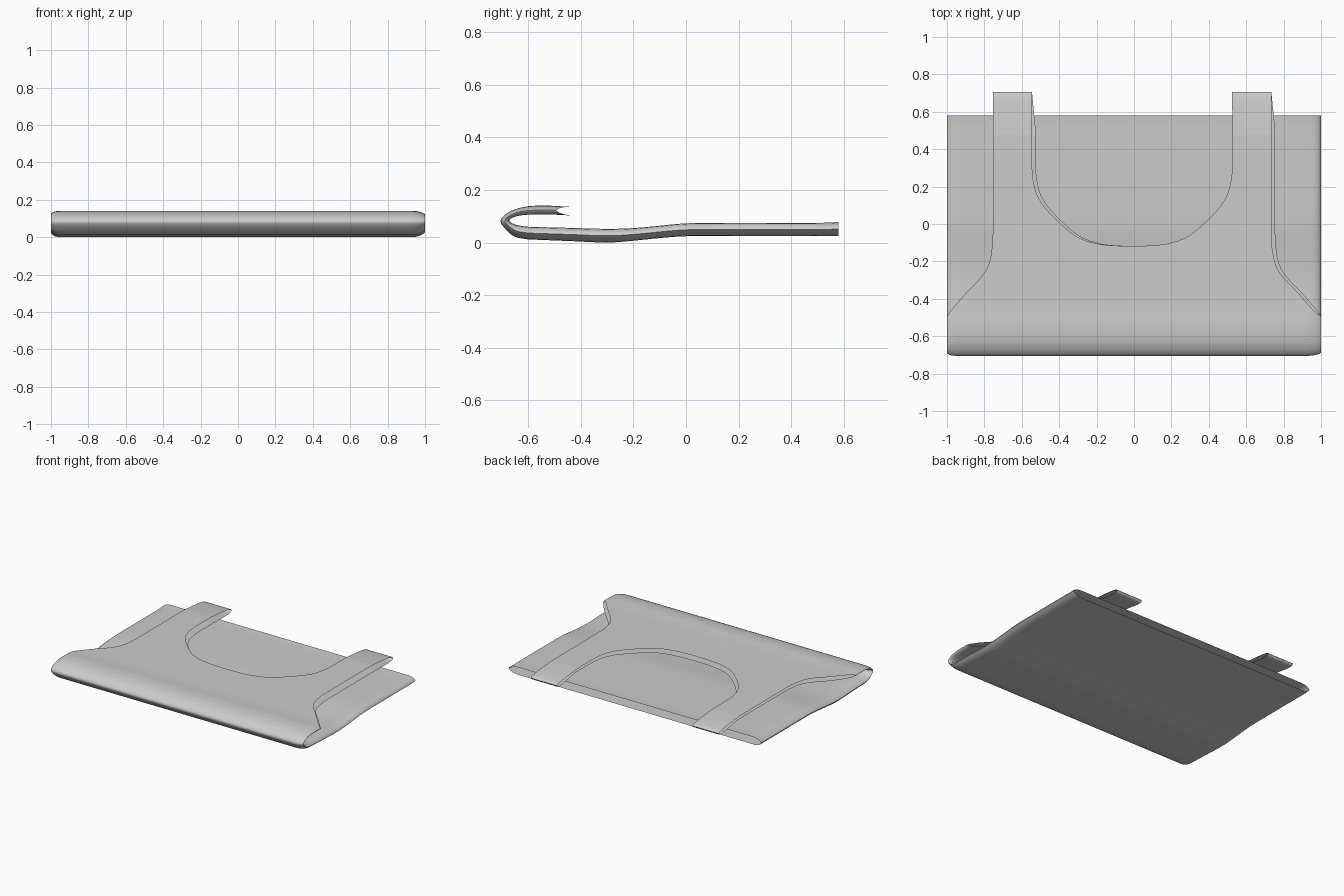
import bpy, bmesh, math

if "Cube" in bpy.data.objects:
    bpy.data.objects.remove(bpy.data.objects["Cube"])


def smooth(pts, sub=8):
    """Catmull-Rom subdivision of a list of 2D points."""
    p = [pts[0]] + pts + [pts[-1]]
    out = []
    for i in range(1, len(p) - 2):
        for k in range(sub):
            t = k / sub
            out.append(tuple(0.5 * (2 * b + (c - a) * t + (2 * a - 5 * b + 4 * c - d) * t * t
                                    + (3 * b - a - 3 * c + d) * t ** 3)
                             for a, b, c, d in zip(*p[i - 1:i + 3])))
    return out + [pts[-1]]


def interp(pts, v):
    if v <= pts[0][0]:
        return pts[0][1]
    for (a, fa), (b, fb) in zip(pts, pts[1:]):
        if v <= b:
            return fa + (fb - fa) * (v - a) / max(b - a, 1e-9)
    return pts[-1][1]


# heights (y, z) of the two fabric sheets: lower half, fold, upper half
low_out = smooth([(-.6, .012), (-.45, .006), (-.3, .0), (-.2, .007), (-.1, .017), (0, .024), (.15, .025), (.58, .025)])
low_in = smooth([(-.6, .06), (-.45, .056), (-.3, .052), (-.2, .055), (-.1, .064), (0, .073), (.15, .075), (.5, .075), (.58, .078)])
fold_out = smooth([(-.6, .012), (-.65, .022), (-.685, .05), (-.705, .082), (-.685, .108), (-.645, .128), (-.6, .138)], 4)
fold_in = smooth([(-.6, .06), (-.635, .065), (-.66, .073), (-.672, .084), (-.66, .094), (-.635, .102), (-.6, .106)], 4)
up_out = smooth([(-.6, .138), (-.54, .141), (-.45, .137), (-.3, .136), (.4, .136), (.5, .133), (.6, .124), (.66, .116), (.695, .109), (.705, .1)])
up_in = smooth([(-.6, .106), (-.5, .106), (-.4, .101), (-.3, .1), (.4, .1), (.5, .097), (.6, .089), (.66, .085), (.695, .088), (.705, .1)])

# half outlines (y, x) of neckline and armhole
neck = smooth([(-.118, 0), (-.114, .12), (-.098, .22), (-.065, .3), (-.01, .37), (.07, .45), (.14, .5), (.22, .526), (.33, .535), (.705, .535)])
arm = smooth([(-.49, .99), (-.44, .95), (-.36, .88), (-.275, .8), (-.21, .765), (-.13, .75), (-.03, .745), (.705, .745)])

# rows running from the hem, round the fold, to the shoulders
rows = []
for i in range(40):
    y = .58 - 1.18 * i / 40
    rows.append((y, interp(low_out, y), y, interp(low_in, y), 0, .99))
for (a, b), (c, d) in zip(fold_out, fold_in):
    rows.append((a, b, c, d, 0, .99))
ys = [-.6 + .015 * i for i in range(1, 87)] + [-.118, -.1165, -.115, -.112, -.108, .699, .702, .705]
for y in sorted(ys):
    rows.append((y, interp(up_out, y), y, interp(up_in, y), interp(neck, y), interp(arm, y)))

# folded sleeveless top: outer and inner sheets, mirrored halves, closed side seams
N = 20
bm = bmesh.new()
for layer in (0, 1):
    for side in (-1, 1):
        prev = None
        for yo, zo, yi, zi, x0, x1 in rows:
            ym, zm = (yo + yi) / 2, (zo + zi) / 2
            y, z = (yi, zi) if layer else (yo, zo)
            blend = min(1, max(0, (y - .5) / .2))
            shift = .01 - .02 * blend if layer else -.01
            line = []
            for j in range(N + 1):
                x = x0 + (x1 - x0) * math.sin(j / N * math.pi / 2)
                e = min(1, max(0, (x - .94) / .05))
                f = math.sqrt(max(0, 1 - e * e))
                line.append(bm.verts.new((side * x + shift * f + .01 * side * (1 - f),
                                          ym + (y - ym) * f, zm + (z - zm) * f)))
            if prev:
                for j in range(N):
                    q = (prev[j], prev[j + 1], line[j + 1], line[j])
                    bm.faces.new(q if (side > 0) != bool(layer) else q[::-1])
            prev = line
bmesh.ops.remove_doubles(bm, verts=bm.verts, dist=2e-5)
bmesh.ops.recalc_face_normals(bm, faces=bm.faces)
if sum(f.normal.z for f in bm.faces if f.calc_center_median().z > .125) < 0:
    bmesh.ops.reverse_faces(bm, faces=bm.faces)

me = bpy.data.meshes.new("folded_sleeveless_top")
bm.to_mesh(me)
bm.free()
ob = bpy.data.objects.new("folded_sleeveless_top", me)
bpy.context.collection.objects.link(ob)
bpy.context.view_layer.objects.active = ob
ob.select_set(True)
bpy.ops.object.shade_smooth_by_angle(angle=math.radians(50))
